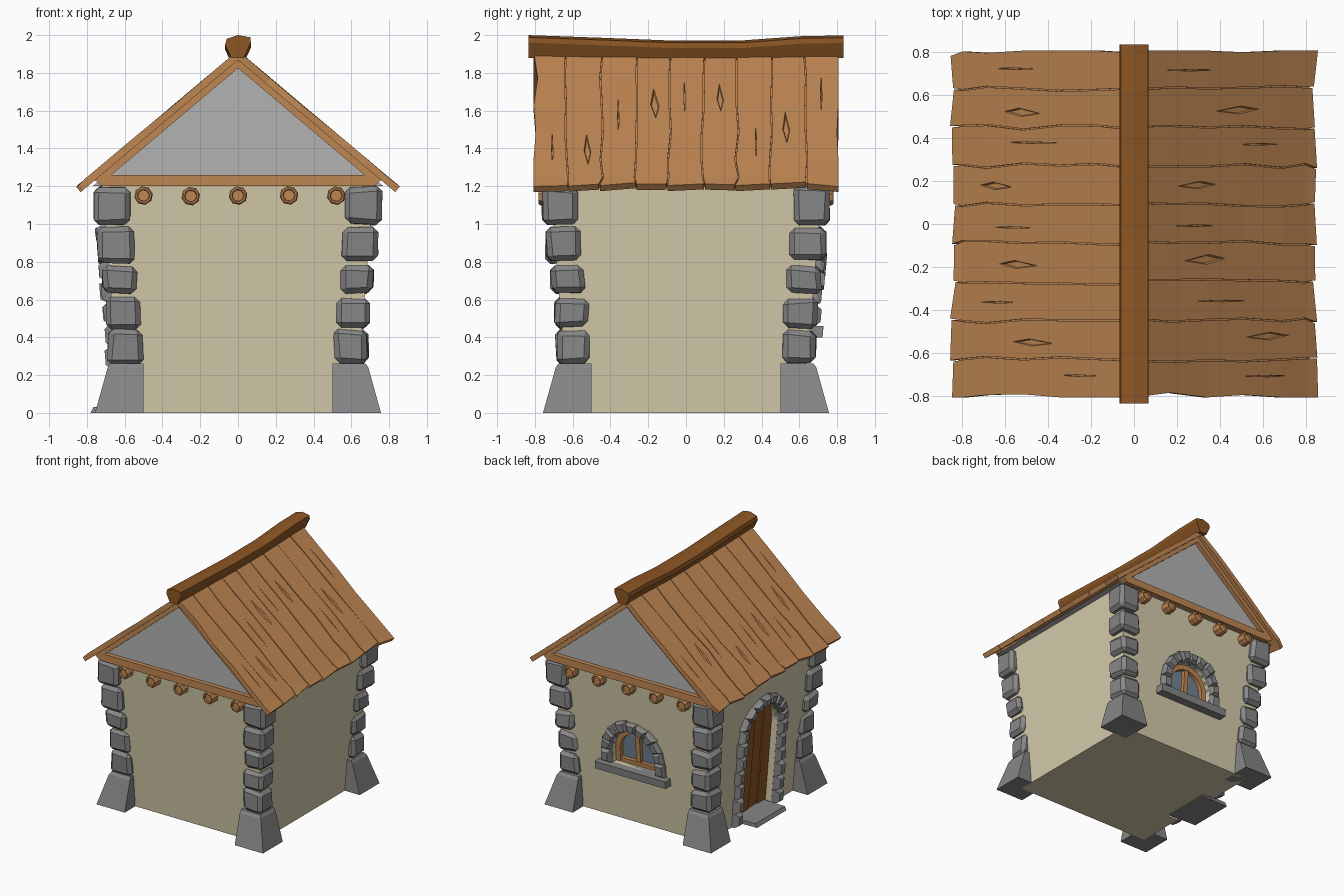
import bpy, bmesh, math, random
from mathutils import Vector, Matrix

if "Cube" in bpy.data.objects:
    bpy.data.objects.remove(bpy.data.objects["Cube"])

random.seed(4)
R = random.uniform


def material(name, r, g, b):
    m = bpy.data.materials.new(name)
    m.diffuse_color = (r, g, b, 1)
    m.use_nodes = True
    m.node_tree.nodes["Principled BSDF"].inputs["Base Color"].default_value = m.diffuse_color
    return m


PLASTER = material("plaster", .67, .61, .41)
STONE = material("stone", .24, .24, .24)
GABLE = material("gable_grey", .45, .45, .45)
WOOD = material("wood", .52, .24, .085)
DARK = material("dark_wood", .27, .095, .018)
GLASS = material("glass", .17, .23, .3)


def loft(bm, loops):
    """Skin a list of equal-length point loops and cap both ends."""
    rows = [[bm.verts.new(p) for p in l] for l in loops]
    n = len(rows[0])
    for a, b in zip(rows, rows[1:]):
        for i in range(n):
            bm.faces.new((a[i], a[(i + 1) % n], b[(i + 1) % n], b[i]))
    bm.faces.new(rows[0])
    bm.faces.new(rows[-1])


def make(name, bm, mat, turn=0):
    bmesh.ops.recalc_face_normals(bm, faces=bm.faces)
    bm.transform(Matrix.Rotation(turn, 4, 'Z'))
    me = bpy.data.meshes.new(name)
    bm.to_mesh(me)
    bm.free()
    ob = bpy.data.objects.new(name, me)
    bpy.context.collection.objects.link(ob)
    if mat:
        me.materials.append(mat)
    return ob


def cut(ob, cutter):
    m = ob.modifiers.new("cut", 'BOOLEAN')
    m.operation, m.solver, m.object = 'DIFFERENCE', 'EXACT', cutter
    bpy.context.view_layer.objects.active = ob
    bpy.ops.object.modifier_apply(modifier=m.name)
    bpy.data.objects.remove(cutter)


def face_pt(u, z, out):
    """Point on the leaning front wall; 'out' is distance in front of it."""
    return Vector((u, -(.62 + .083 * z + out), z))


def slab(bm, pts, o0, o1):
    loft(bm, [[face_pt(u, z, o) for u, z in pts] for o in (o0, o1)])


def rect(u0, u1, z0, z1):
    return [(u0, z0), (u1, z0), (u1, z1), (u0, z1)]


def arch(r, c, zb, n=12):
    return [(-r, zb), (r, zb)] + [(r * math.cos(math.pi * i / n), c + r * math.sin(math.pi * i / n))
                                  for i in range(n + 1)]


def stone(bm, pts):
    """Faceted stone: four corners on the wall, raised to a smaller face."""
    mu, mz = sum(p[0] for p in pts) / 4, sum(p[1] for p in pts) / 4
    loops = []
    for out, k in ((-.03, .97), (.025, .96), (R(.045, .06), R(.6, .7))):
        loops.append([face_pt(mu + (u - mu) * k, mz + (z - mz) * k, out) for u, z in pts])
    loft(bm, loops)


def stone_arch(name, r, c, zb, thick, legs, count, turn):
    bm = bmesh.new()
    for i in range(count):
        a, b = math.pi * i / count, math.pi * (i + 1) / count
        o = r + thick + R(-.01, .006)
        stone(bm, [(q * math.cos(t), c + q * math.sin(t)) for q, t in ((r, a), (o, a), (o, b), (r, b))])
    h = (c - zb) / legs
    for s in (-1, 1):
        for i in range(legs):
            o = r + thick + R(-.012, .012)
            stone(bm, rect(s * r, s * o, zb + i * h, zb + (i + 1) * h))
    make(name, bm, STONE, turn)


BACK, LEFT = math.pi, -math.pi / 2

# Flaring walls with arched recesses for door and window
bm = bmesh.new()
loft(bm, [[(x * w, y * w, z) for x, y in ((-1, -1), (1, -1), (1, 1), (-1, 1))]
          for z, w in ((0, .62), (1.2, .72))])
walls = make("walls", bm, PLASTER)
for turn, (r, c, zb) in ((BACK, (.2, .57, .46)), (LEFT, (.22, .7, -.05))):
    bm = bmesh.new()
    slab(bm, arch(r, c, zb), -.1, .15)
    cut(walls, make("recess_cutter", bm, None, turn))

# Window: stone arch, sill, wooden frame, glass
stone_arch("window_arch", .2, .57, .46, .085, 1, 9, BACK)
bm = bmesh.new()
slab(bm, rect(-.32, .32, .40, .46), -.03, .07)
make("window_sill", bm, STONE, BACK)
bm = bmesh.new()
path = [(1, 0, .46)] + [(math.cos(math.pi * i / 12), math.sin(math.pi * i / 12), .57)
                        for i in range(13)] + [(-1, 0, .46)]
loft(bm, [[face_pt(ca * q, c + sa * q, o) for q, o in ((.16, -.09), (.2, -.09), (.2, -.04), (.16, -.04))]
          for ca, sa, c in path])
slab(bm, rect(-.17, .17, .46, .495), -.09, -.042)
slab(bm, rect(-.02, .02, .48, .75), -.09, -.045)
make("window_frame", bm, WOOD, BACK)
bm = bmesh.new()
slab(bm, arch(.18, .57, .47), -.095, -.075)
make("window_glass", bm, GLASS, BACK)

# Door: stone arch, vertical planks, step
stone_arch("door_arch", .22, .7, 0, .08, 6, 9, LEFT)
bm = bmesh.new()
for i in range(4):
    a, b = -.22 + .11 * i + .003, -.22 + .11 * (i + 1) - .003
    top = [(b + (a - b) * k / 4, .7 + math.sqrt(max(0, .0484 - (b + (a - b) * k / 4) ** 2))) for k in range(5)]
    slab(bm, [(a, .02), (b, .02)] + top, -.098, -.06 + .008 * (i % 2))
make("door_planks", bm, DARK, LEFT)
bm = bmesh.new()
loft(bm, [[(-.2, -.53, z), (.2, -.53, z), (.19, y, z), (-.19, y, z)] for z, y in ((0, -.78), (.03, -.765))])
make("door_step", bm, STONE, LEFT)

# Corner stones on splayed footings
foot, quoins = bmesh.new(), bmesh.new()
for sx in (-1, 1):
    for sy in (-1, 1):
        loft(foot, [[(sx * x, sy * y, z) for x, y in ((.5, .5), (o, .5), (o, o), (.5, o))]
                    for z, o in ((0, .757), (.24, .69), (.262, .675))])
        for z0, z1, a, b in ((.26, .44, .51, .69), (.45, .61, .52, .695), (.63, .78, .54, .715),
                             (.80, .98, .555, .74), (1.0, 1.2, .575, .76)):
            bm = bmesh.new()
            loft(bm, [[(sx * (x + R(-.012, .008)), sy * (y + R(-.012, .008)), z + R(-.012, .012))
                       for x, y in ((a, a), (b, a), (b, b), (a, b))] for z in (z0, z1)])
            bmesh.ops.recalc_face_normals(bm, faces=bm.faces)
            bmesh.ops.bevel(bm, geom=bm.edges[:], offset=.027, segments=1, affect='EDGES')
            tmp = bpy.data.meshes.new("tmp")
            bm.to_mesh(tmp)
            bm.free()
            quoins.from_mesh(tmp)
            bpy.data.meshes.remove(tmp)
make("corner_footings", foot, STONE)
make("corner_stones", quoins, STONE)

# Round floor beams poking out under the gables
bm = bmesh.new()
for x in (-.5, -.25, 0, .27, .52):
    z = 1.15 + R(-.004, .008)
    half = [(.768, .03), (.78, .034), (.78, .043), (.77, .05)]
    loft(bm, [[(x + r * math.cos(math.pi * i / 4 + .2), y, z + r * math.sin(math.pi * i / 4 + .2))
               for i in range(8)] for y, r in [(-y, r) for y, r in half] + half[::-1]])
make("floor_beams", bm, WOOD)

# Gable infill and its wooden triangles
bm = bmesh.new()
loft(bm, [[(-.77, y, 1.2), (.77, y, 1.2), (0, y, 1.85)] for y in (-.735, .735)])
make("gable_infill", bm, GABLE)
bm = bmesh.new()
for e in (-1, 1):
    parts = [[(-.72, 1.2), (.72, 1.2), (.67, 1.26), (-.67, 1.26)]]
    parts += [[(s * .76, 1.235), (0, 1.875), (0, 1.825), (s * .67, 1.26), (s * .72, 1.2)] for s in (-1, 1)]
    for p in parts:
        loft(bm, [[(x, e * y, z) for x, z in p] for y in (.70, .772)])
make("gable_frames", bm, WOOD)


# Roof: nine uneven planks per side with gouged cracks
def roof_pt(s, t, y, d):
    return Vector((s * (.86 * t + .643 * d), y, 1.92 - .722 * t + .766 * d))


ROWS = (.0, .2, .4, .6, .8, .93, 1)
for s, side in ((-1, "left"), (1, "right")):
    seams = [[max(-.81, min(.81, -.81 + .18 * i + (R(-.012, .012) if 0 < i < 9 else R(-.025, .025))))
              for _ in ROWS] for i in range(10)]
    ends = [R(.975, 1) for _ in range(10)]
    bm = bmesh.new()
    for i in range(9):
        loops = []
        for k, t in enumerate(ROWS):
            ya, yb, d = seams[i][k] + .003, seams[i + 1][k] - .003, R(-.005, 0)
            ta, tb = (ends[i], ends[i + 1] + R(-.015, 0)) if t == 1 else (t, t)
            loops.append([roof_pt(s, ta, ya, d), roof_pt(s, tb, yb, d),
                          roof_pt(s, tb, yb, -.04), roof_pt(s, ta, ya, -.04)])
        loft(bm, loops)
    planks = make("roof_planks_" + side, bm, WOOD)
    bm = bmesh.new()
    for i in range(9):
        w, h = (R(.018, .028), R(.09, .13)) if i % 2 else (.004, R(.1, .16))
        t, y = R(.3, .75), -.72 + .18 * i + R(-.02, .02)
        loft(bm, [[roof_pt(s, t + a * h * k, y + b * w * k, d) for a, b in ((-1, -.3), (.1, -1), (1, .2), (.2, 1))]
                  for d, k in ((-.016, .7), (0, 1), (.03, 1))])
    cut(planks, make("crack_cutter", bm, None))
    bm = bmesh.new()
    loft(bm, [[roof_pt(s, t, y, d) for y, d in ((-.78, -.015), (.78, -.015), (.78, -.036), (-.78, -.036))]
              for t in (.02, .96)])
    make("roof_underlay_" + side, bm, WOOD)

# Sagging ridge beam
bm = bmesh.new()
section = [(-.035, -.12), (-.068, -.05), (-.06, -.02), (0, 0), (.066, -.012), (.068, -.04), (.03, -.12)]
loft(bm, [[(x, y, top + z) for x, z in section] for y, top in
          ((-.835, 2), (-.42, 1.985), (-.1, 1.972), (.3, 1.972), (.62, 1.995), (.835, 1.998))])
make("ridge_beam", bm, DARK)
